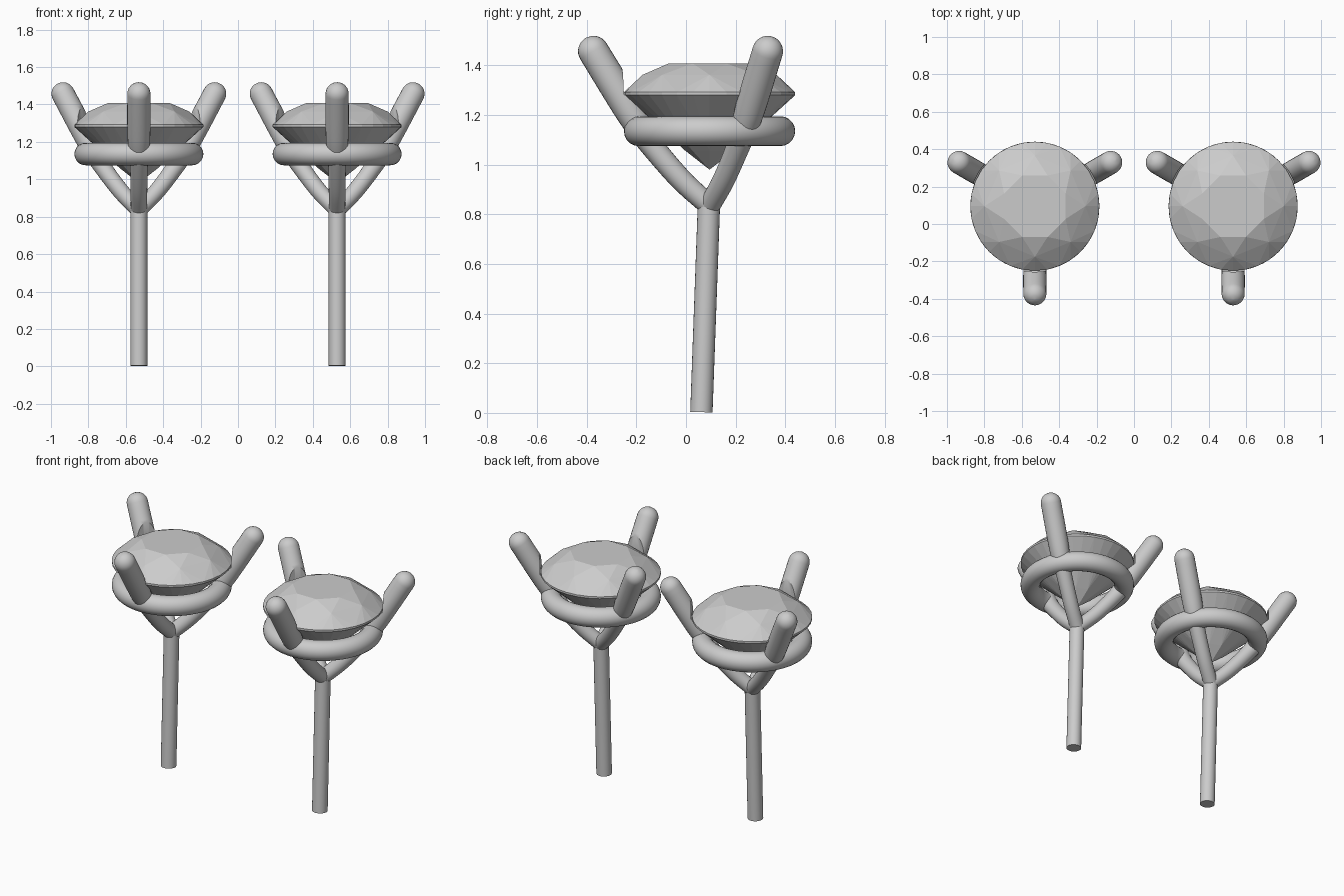
import bpy, bmesh, math
from mathutils import Vector, Matrix
from math import sin, cos, pi, radians

if "Cube" in bpy.data.objects:
    bpy.data.objects.remove(bpy.data.objects["Cube"])

CY = 0.095          # y of the gem axis
CX = 0.53           # x offset of each earring


def finish(name, bm, loc, smooth=True):
    bmesh.ops.recalc_face_normals(bm, faces=bm.faces)
    me = bpy.data.meshes.new(name)
    bm.to_mesh(me)
    bm.free()
    ob = bpy.data.objects.new(name, me)
    bpy.context.collection.objects.link(ob)
    ob.location = loc
    if smooth:
        smooth_edges(ob)
    return ob


def smooth_edges(ob):
    bpy.ops.object.select_all(action='DESELECT')
    ob.select_set(True)
    bpy.context.view_layer.objects.active = ob
    bpy.ops.object.shade_smooth_by_angle(angle=radians(35))


def tube(path, heading, seg=24):
    """Round tube through (radial, z, radius) points in the vertical plane at heading."""
    out, side = Vector((cos(heading), sin(heading), 0)), Vector((-sin(heading), cos(heading), 0))
    bm = bmesh.new()
    rings = []
    for i, (r, z, rad) in enumerate(path):
        a, b = path[max(i - 1, 0)], path[min(i + 1, len(path) - 1)]
        d = Vector((b[0] - a[0], b[1] - a[1])).normalized()
        n = out * d.y - Vector((0, 0, d.x))
        c = out * r + Vector((0, 0, z))
        rings.append([bm.verts.new(c + rad * (n * cos(t) + side * sin(t)))
                      for t in (2 * pi * k / seg for k in range(seg))])
    for p, q in zip(rings, rings[1:]):
        for k in range(seg):
            bm.faces.new((p[k], p[(k + 1) % seg], q[(k + 1) % seg], q[k]))
    bm.faces.new(rings[0])
    bm.faces.new(rings[-1])
    return bm


def curve(pts, steps=6):
    """Smooth (Catmull-Rom) path through the control points."""
    P = [Vector(p) for p in pts]
    P = [2 * P[0] - P[1]] + P + [2 * P[-1] - P[-2]]
    res = []
    for a, b, c, d in zip(P, P[1:], P[2:], P[3:]):
        for s in range(steps):
            t = s / steps
            res.append(0.5 * (2 * b + (c - a) * t + (2 * a - 5 * b + 4 * c - d) * t * t
                              + (3 * b - a - 3 * c + d) * t ** 3))
    return res + [P[-2]]


def circle(n, r, z, start=0.0):
    return [(r * cos(start + 2 * pi * k / n), r * sin(start + 2 * pi * k / n), z) for k in range(n)]


def gem_mesh():
    # brilliant cut: table, star points, girdle, pavilion points, culet
    h = pi / 8
    pts = (circle(8, 0.178, 1.408, h) + circle(8, 0.27, 1.362) + circle(32, 0.345, 1.292)
           + circle(32, 0.345, 1.28) + circle(8, 0.10, 1.058) + [(0, 0, 0.98)])
    bm = bmesh.new()
    for p in pts:
        bm.verts.new(p)
    bmesh.ops.convex_hull(bm, input=bm.verts)
    return bm


def ring_mesh(major=0.285, minor=0.06, z=1.135, n=64, m=20):
    bm = bmesh.new()
    v = [[bm.verts.new(((major + minor * cos(b)) * cos(a), (major + minor * cos(b)) * sin(a),
                        z + minor * sin(b))) for b in (2 * pi * j / m for j in range(m))]
         for a in (2 * pi * i / n for i in range(n))]
    for i in range(n):
        for j in range(m):
            i2, j2 = (i + 1) % n, (j + 1) % m
            bm.faces.new((v[i][j], v[i2][j], v[i2][j2], v[i][j2]))
    return bm


# prong path with a domed tip
prong = [tuple(p) for p in curve([(0.0, 0.835, 0.043), (0.115, 0.94, 0.045), (0.235, 1.08, 0.048),
                                  (0.30, 1.18, 0.058), (0.36, 1.28, 0.062), (0.468, 1.457, 0.062)])]
tip = Vector((0.468, 1.457))
d = Vector((0.108, 0.177)).normalized()
for k in range(1, 8):
    a = k / 8 * pi / 2 if k < 7 else radians(87)
    c = tip + d * 0.062 * sin(a)
    prong.append((c.x, c.y, 0.062 * cos(a)))

for label, x in (("left", -CX), ("right", CX)):
    loc = (x, CY, 0)
    finish(label + "_gem", gem_mesh(), loc, smooth=False)
    finish(label + "_ring", ring_mesh(), loc)

    # slightly leaning post
    finish(label + "_post", tube([(-0.033, 0.003, 0.045), (-0.003, 0.83, 0.045)], pi / 2), loc)

    # seat cutter that notches the prongs around the gem
    bm = bmesh.new()
    for p in circle(64, 0.351, 1.285) + circle(64, 0.351, 1.7) + [(0, 0, 0.975)]:
        bm.verts.new(p)
    bmesh.ops.convex_hull(bm, input=bm.verts)
    cutter = finish(label + "_seat_cutter", bm, loc, smooth=False)
    cutter.hide_render = True

    # three prongs
    for i in range(3):
        ob = finish(f"{label}_prong_{i + 1}", tube(prong, radians(30 + 120 * i)), loc, smooth=False)
        mod = ob.modifiers.new("seat", 'BOOLEAN')
        mod.operation, mod.solver, mod.object = 'DIFFERENCE', 'EXACT', cutter
        bpy.context.view_layer.objects.active = ob
        bpy.ops.object.modifier_apply(modifier=mod.name)
        smooth_edges(ob)
    bpy.data.objects.remove(cutter)
